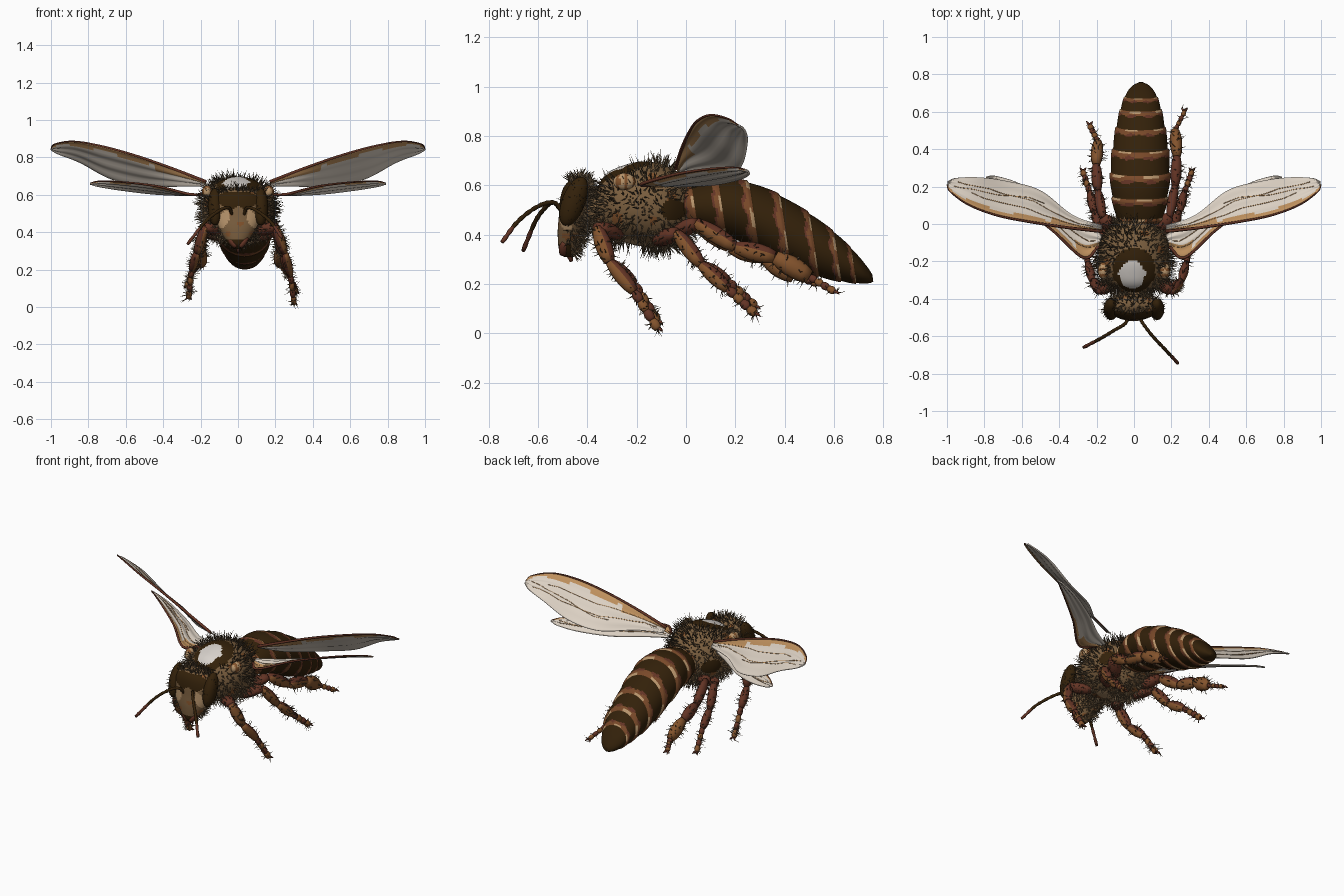
import bpy, bmesh, math, random
from mathutils import Vector

random.seed(4)
if "Cube" in bpy.data.objects:
    bpy.data.objects.remove(bpy.data.objects["Cube"])


def material(name, *rgb):
    m = bpy.data.materials.new(name)
    m.use_nodes = True
    m.diffuse_color = (*rgb, 1)
    bsdf = m.node_tree.nodes["Principled BSDF"]
    bsdf.inputs["Base Color"].default_value = (*rgb, 1)
    bsdf.inputs["Roughness"].default_value = 0.7
    return m


DARK = material("dark brown", .033, .015, .003)
BAND = material("band brown", .19, .066, .022)
RED = material("red brown", .125, .034, .018)
ORANGE = material("orange brown", .23, .088, .026)
HAIR = material("hair brown", .115, .078, .042)
BROWN = material("body brown", .2, .115, .05)
CREAM = material("cream", .48, .3, .15)
PALE = material("pale grey", .68, .64, .6)
WING = material("wing beige", .72, .64, .55)
VEIN = material("vein tan", .52, .28, .11)


def resample(points, n):
    """Smooth curve through tuples of any length."""
    p = [Vector(q) for q in points]
    p = [2 * p[0] - p[1]] + p + [2 * p[-1] - p[-2]]
    out = []
    for k in range(n + 1):
        t = k / n * (len(p) - 3)
        i = min(int(t), len(p) - 4)
        t -= i
        a, b, c, d = p[i:i + 4]
        out.append(b + (c - a) * (t / 2) + (2 * a - 5 * b + 4 * c - d) * (t * t / 2)
                   + (3 * b - a - 3 * c + d) * (t ** 3 / 2))
    return out


def build(name, parts, mats, caps=True, loop=True):
    """Skin each part's rings; a part is (rings, rule), the rule giving a material index."""
    verts, faces, index = [], [], []
    for rings, rule in parts:
        base, n = len(verts), len(rings[0])
        verts += [v for r in rings for v in r]
        for i in range(len(rings) - 1):
            for j in range(n if loop else n - 1):
                k = (j + 1) % n
                f = [base + i * n + j, base + i * n + k, base + (i + 1) * n + k, base + (i + 1) * n + j]
                mid = sum((verts[q] for q in f), Vector()) / 4
                faces.append(f)
                index.append(rule(mid, i / (len(rings) - 1), j / n))
        if caps:
            for i in (0, len(rings) - 1):
                faces.append([base + i * n + j for j in range(n)])
                index.append(rule(rings[i][0], i / len(rings), 0))
    me = bpy.data.meshes.new(name)
    me.from_pydata(verts, [], faces)
    for m in mats:
        me.materials.append(m)
    for poly, k in zip(me.polygons, index):
        poly.material_index = k
        poly.use_smooth = True
    bm = bmesh.new()
    bm.from_mesh(me)
    bmesh.ops.recalc_face_normals(bm, faces=bm.faces)
    bm.to_mesh(me)
    bm.free()
    ob = bpy.data.objects.new(name, me)
    bpy.context.collection.objects.link(ob)
    return ob


def ring(center, u, v, n):
    return [center + u * math.cos(a) + v * math.sin(a) for a in (math.tau * j / n for j in range(n))]


def tube(path, radii, n=8, flat=1):
    """Rings of a tapered tube along a list of points."""
    span = path[-1] - path[0]
    ref = Vector((0, 0, 1)) if abs(span.x) > abs(span.z) else Vector((1, 0, 0))
    rings = []
    for i, p in enumerate(path):
        d = path[min(i + 1, len(path) - 1)] - path[max(i - 1, 0)]
        u = d.cross(ref).normalized()
        rings.append(ring(p, u * radii[i], d.cross(u).normalized() * radii[i] * flat, n))
    return rings


def plain(k=0):
    return lambda mid, i, j: k


def blob(center, radii, lean=0):
    """Rings of an ellipsoid stacked along z, leaning in y."""
    c, rings = Vector(center), []
    for k in range(1, 16):
        a = math.pi * k / 16
        h, s = -math.cos(a) * radii[2], math.sin(a)
        rings.append(ring(c + Vector((0, lean * h, h)), Vector((radii[0] * s, 0, 0)),
                          Vector((0, radii[1] * s, 0)), 20))
    return rings


def fuzz(ob, count, length, thick=.004, front=-1):
    """Fine spikes behind the given front limit, leaving dark, pale and cream faces bare."""
    me = ob.data
    polys = [p for p in me.polygons
             if p.center.y > front and me.materials[p.material_index] not in (DARK, PALE, CREAM)]
    verts, faces = [], []
    for p in random.choices(polys, [q.area for q in polys], k=count):
        w = [random.random() for _ in p.vertices]
        at = sum((me.vertices[v].co * x for v, x in zip(p.vertices, w)), Vector()) / sum(w)
        d = (p.normal + Vector([random.uniform(-.5, .5) for _ in range(3)])).normalized()
        u = d.orthogonal().normalized()
        k = len(verts)
        verts += ring(at - d * .004, u * thick, d.cross(u) * thick, 3)
        verts.append(at + d * length * random.uniform(.5, 1.1))
        faces += [(k, k + 1, k + 3), (k + 1, k + 2, k + 3), (k + 2, k, k + 3)]
    hm = bpy.data.meshes.new(ob.name + "_hair")
    hm.from_pydata(verts, [], faces)
    hm.materials.append(HAIR)
    bpy.context.collection.objects.link(bpy.data.objects.new(ob.name + "_hair", hm))


def oval(x, y, cx, cy, rx, ry):
    return ((x - cx) / rx) ** 2 + ((y - cy) / ry) ** 2 < 1


# Abdomen: overlapping plates, each ending in a red and tan band with a broken light rim
EDGES = [-.1, .03, .14, .27, .4, .52, .61, .68, .9]


def plate(y):
    i = max(k for k in range(len(EDGES) - 1) if EDGES[k] <= y)
    return (y - EDGES[i]) / (EDGES[i + 1] - EDGES[i])


profile = resample([(-.03, .53, .46, .05), (.03, .6, .42, .125), (.2, .63, .37, .16), (.35, .59, .29, .158),
                    (.5, .505, .23, .138), (.62, .41, .207, .11), (.7, .325, .2, .08), (.74, .27, .203, .045),
                    (.757, .24, .21, .012)], 160)


def abdomen_rule(m, i, j):
    f = plate(profile[int(i * 160)][0])
    if m.y > .69 or f + .06 * math.sin(j * 44) < .72:
        return 0
    if f > .93 and math.sin(j * 31 + 9 * m.y) > .2:
        return 3
    return 2 if f + .06 * math.sin(j * 57) < .79 else 1


rings = []
for y, top, low, half in profile:
    s = .95 + .06 * plate(y)
    h = (top - low) / 2 * s
    rings.append(ring(Vector((.03 + .01 * y, y, (top + low) / 2)), Vector((half * s, 0, 0)),
                      Vector((0, -.15 * h, h)), 56))
build("abdomen", [(rings, abdomen_rule)], [DARK, BAND, RED, CREAM])


# Thorax with a bald dark disc, a pale spot on its back and bare plates low on the sides
def thorax_rule(m, i, j):
    if m.z > .56 and oval(m.x, m.y, -.01, -.27, .068 + .006 * math.sin(90 * m.y), .075):
        return 2
    if m.z > .56 and oval(m.x, m.y, 0, -.245, .115, .12) or oval(m.y, m.z, -.05, .5, .05, .045):
        return 1
    if m.z < .42 and oval(abs(m.x), m.y, .05, -.21, .04, .05):
        return 4
    return 3 if math.sin(31 * m.x) * math.sin(43 * m.y + 1) * math.sin(37 * m.z) > .55 else 0


rings = [ring(Vector((0, y, z)), Vector((w, 0, 0)), Vector((0, 0, h)), 90) for y, z, w, h in resample(
    [(-.37, .51, .05, .06), (-.33, .52, .13, .12), (-.27, .525, .175, .15), (-.18, .525, .19, .172),
     (-.08, .515, .175, .165), (-.01, .505, .12, .12), (.03, .5, .06, .07)], 70)]
thorax = build("thorax", [(rings, thorax_rule)], [BROWN, DARK, PALE, ORANGE, CREAM])
fuzz(thorax, 1500, .062)
build("neck", [(tube([Vector((0, -.41, .49)), Vector((0, -.33, .52))], [.06, .07], 16), plain())], [BROWN])


# Head with a dark brow, two slanted light cheek patches and a dark mouth
def head_rule(m, i, j):
    x = abs(m.x)
    if m.y < -.46 and oval(x + .3 * (m.z - .47), m.z, .075, .47, .027, .05):
        return 2
    if m.y < -.465 and (.55 < m.z < .615 or m.z < .36 or oval(x, m.z, .04, .56, .05, .035)):
        return 1
    return 3 if math.sin(50 * m.x + 1) * math.sin(60 * m.z) > .7 else 0


rings = [ring(Vector((-.005, y, z)), Vector((w, 0, 0)), Vector((0, d, 0)), 60) for z, y, w, d in resample(
    [(.31, -.475, .02, .02), (.34, -.475, .05, .04), (.41, -.465, .095, .055), (.48, -.455, .13, .06),
     (.55, -.445, .14, .064), (.6, -.435, .115, .056), (.635, -.43, .03, .02)], 50)]
head = build("head", [(rings, head_rule)], [BROWN, DARK, CREAM, ORANGE])
fuzz(head, 800, .045, front=-.49)
build("tongue", [(tube([Vector((0, -.48, .34)), Vector((0, -.465, .29))], [.016, .006]), plain())], [RED])

# Wing shapes as pairs of leading and trailing points
FORE = [(.17, -.04, .67, .17, -.01, .65), (.35, -.02, .74, .33, .05, .645), (.55, .01, .81, .5, .18, .645),
        (.73, .045, .86, .68, .23, .685), (.88, .1, .885, .84, .25, .77), (.98, .17, .87, .95, .245, .815),
        (1, .21, .845, .995, .225, .84)]
HIND = [(.19, -.12, .6, .17, -.06, .6), (.27, -.18, .605, .3, .02, .6), (.43, -.04, .645, .45, .13, .605),
        (.61, .1, .667, .62, .22, .625), (.74, .2, .672, .74, .255, .645), (.79, .245, .662, .79, .25, .66)]


def wing_rule(m, i, j):
    """Tan front border, broken up along its length and wider near the root."""
    return int(j < .07 or j < .14 and math.sin(i * 23) > -.2 or i < .25 and j < .35)


def wing(name, shape, side):
    flip = Vector((side, 1, 1))
    rows = []
    for r in resample(shape, 40):
        a, b = Vector(r[:3]) * flip, Vector(r[3:]) * flip
        rows.append([a.lerp(b, j / 16) + Vector((0, 0, .004 * math.sin(j * 1.2))) for j in range(17)])
    ob = build(name, [(rows, wing_rule)], [WING, VEIN], caps=False, loop=False)
    ob.modifiers.new("thickness", "SOLIDIFY").thickness = .004
    # Veins: a stout front edge and thin branches
    veins = [(tube([r[0] for r in rows], [.009 - .00016 * i for i in range(41)], 6), plain(0))]
    for start, end, col, drift in ((0, 30, 4, 3), (2, 34, 8, 4), (12, 36, 11, -4)):
        path = [rows[i][col + round(drift * (i - start) / (end - start))] for i in range(start, end, 3)]
        veins.append((tube(path, [.0022] * len(path), 4), plain(1)))
    build(name + "_veins", veins, [RED, VEIN])


# Legs: joints as (x, y, z, thickness) from body to foot
LEGS = {
    "front": [(.1, -.27, .4, .04), (.2, -.36, .43, .034), (.25, -.31, .29, .03), (.28, -.21, .17, .02),
              (.3, -.115, .02, 0)],
    "middle": [(.1, -.12, .37, .04), (.2, -.04, .41, .032), (.24, .06, .28, .03), (.27, .17, .18, .02),
               (.31, .28, .08, 0)],
    "hind": [(.1, -.05, .4, .04), (.19, .04, .45, .034), (.22, .2, .35, .038), (.23, .36, .31, .042),
             (.22, .5, .23, .016), (.27, .6, .17, 0)]}
BULGE = [.6, .85, 1, 1, .9, .65]


def limb(a, b, r, flat=.8):
    return tube([a.lerp(b, k / 5) for k in range(6)], [r * q for q in BULGE], 10, flat)


def leg(name, joints, side, reach, pull):
    pts = [Vector((side * x * reach, y * pull, z + .03 * (reach < 1) * (z < .2))) for x, y, z, r in joints]
    parts = []
    for i in range(len(pts) - 2):
        # Red with an orange streak; the broad hind foot joint is all orange
        parts.append((limb(pts[i], pts[i + 1], joints[i][3]), lambda m, s, j, i=i: int(i == 3 or i > 0 and j > .6)))
    a, b = pts[-2:]
    for k in range(4):
        parts.append((limb(a.lerp(b, k / 4), a.lerp(b, k / 4 + .27), joints[-2][3]), plain(k % 2)))
    for s in (-1, 1):
        tip = b + Vector((s * .018, .022, -.012))
        parts.append((tube([b, b.lerp(tip, .6) + Vector((0, 0, .004)), tip], [.008, .006, .001], 6), plain(0)))
    fuzz(build(name, parts, [RED, ORANGE]), 150, .036, .003)


for label, side in (("left", 1), ("right", -1)):
    wing(label + "_forewing", FORE, side)
    wing(label + "_hindwing", HIND, side)
    for kind, joints in LEGS.items():
        shrink = side < 0
        leg(f"{label}_{kind}_leg", joints, side, .88 if shrink else 1, .88 if shrink and kind == "hind" else 1)
    build(label + "_eye", [(blob((side * .122, -.455, .535), (.04, .05, .1), .3), plain())], [DARK])
    build(label + "_wing_joint", [(blob((side * .165, -.25, .615), (.028, .045, .035)),
                                   lambda m, i, j: int(math.sin(m.y * 200) > .3))], [CREAM, ORANGE])
    build(label + "_jaw", [(limb(Vector((side * .05, -.49, .37)), Vector((side * .01, -.5, .32)), .02),
                            plain())], [RED])
    # Antenna: short raised base, then a long drooping whip
    bend, tip = ((-.6, -.68), (.235, -.745, .37)) if side > 0 else ((-.565, -.61), (-.27, -.66, .335))
    path = resample([(side * .03, -.5, .49), (side * .05, -.535, .53), (side * .1, bend[0], .515),
                     (side * .175, bend[1], .455), tip], 24)
    build(label + "_antenna", [(tube(path, [.008 + .002 * (i % 2) for i in range(25)]),
                               lambda m, i, j: int(i > .8))], [DARK, RED])
